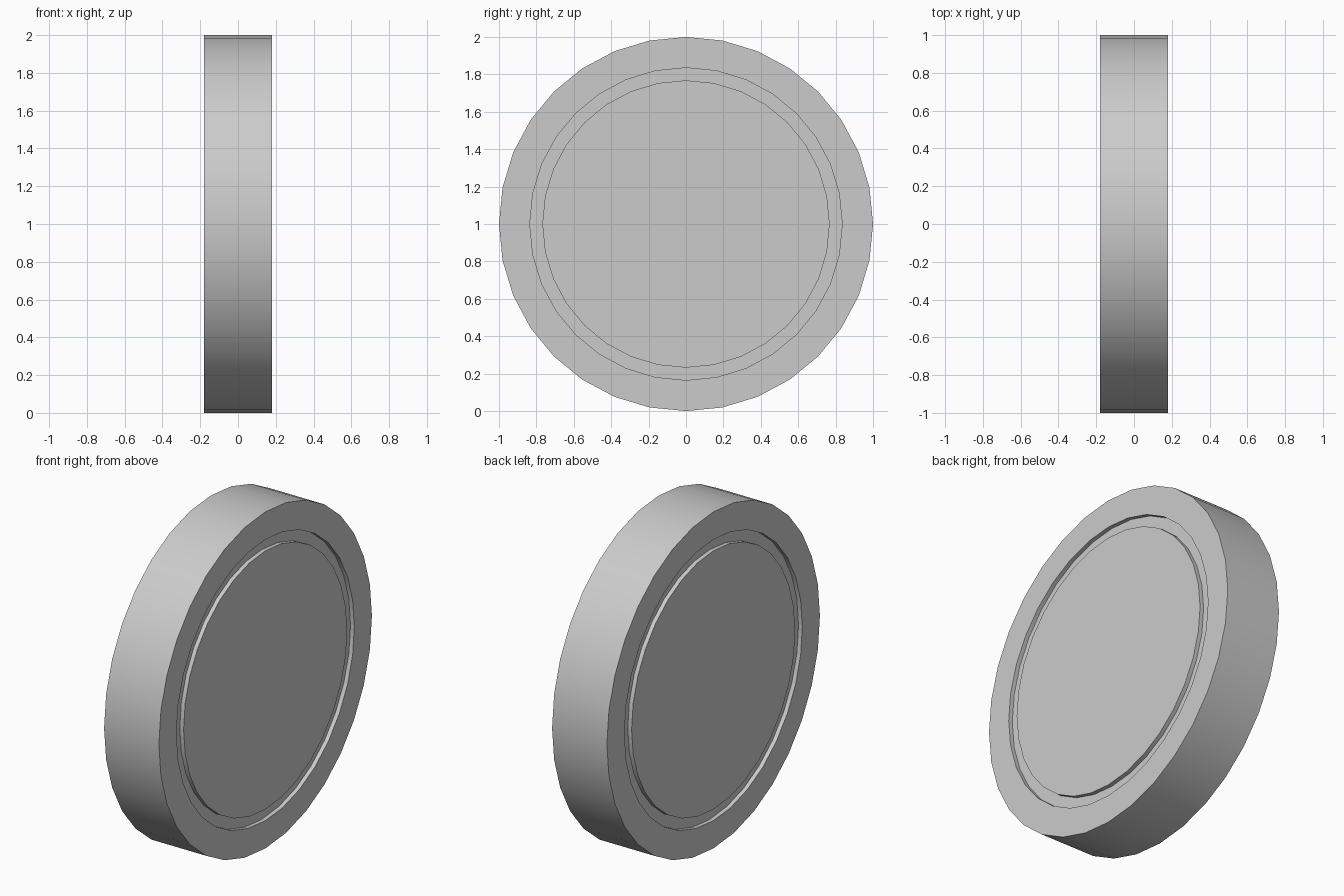
import bpy, bmesh, math

if "Cube" in bpy.data.objects:
    bpy.data.objects.remove(bpy.data.objects["Cube"])

SIDES = 32
HALF = 0.18      # half thickness
DEPTH = 0.025    # groove depth

# Half profile as (radius, x): face disc, groove, border, rim
half = [(0.768, HALF), (0.768, HALF - DEPTH), (0.835, HALF - DEPTH),
        (0.835, HALF), (1.0, HALF)]
profile = half + [(r, -x) for r, x in reversed(half)]

# Revolve the profile around the x axis
bm = bmesh.new()
rings = []
for r, x in profile:
    ring = []
    for i in range(SIDES):
        a = 2 * math.pi * i / SIDES
        ring.append(bm.verts.new((x, r * math.cos(a), 1 + r * math.sin(a))))
    rings.append(ring)
for a, b in zip(rings, rings[1:]):
    for i in range(SIDES):
        j = (i + 1) % SIDES
        bm.faces.new((a[i], a[j], b[j], b[i]))

# Flat centre discs on both sides
bm.faces.new(rings[0])
bm.faces.new(rings[-1])
bmesh.ops.recalc_face_normals(bm, faces=bm.faces)

mesh = bpy.data.meshes.new("coin")
bm.to_mesh(mesh)
bm.free()
coin = bpy.data.objects.new("coin", mesh)
bpy.context.collection.objects.link(coin)

# Smooth rim, sharp edges
bpy.context.view_layer.objects.active = coin
coin.select_set(True)
bpy.ops.object.shade_smooth_by_angle(angle=math.radians(30))
